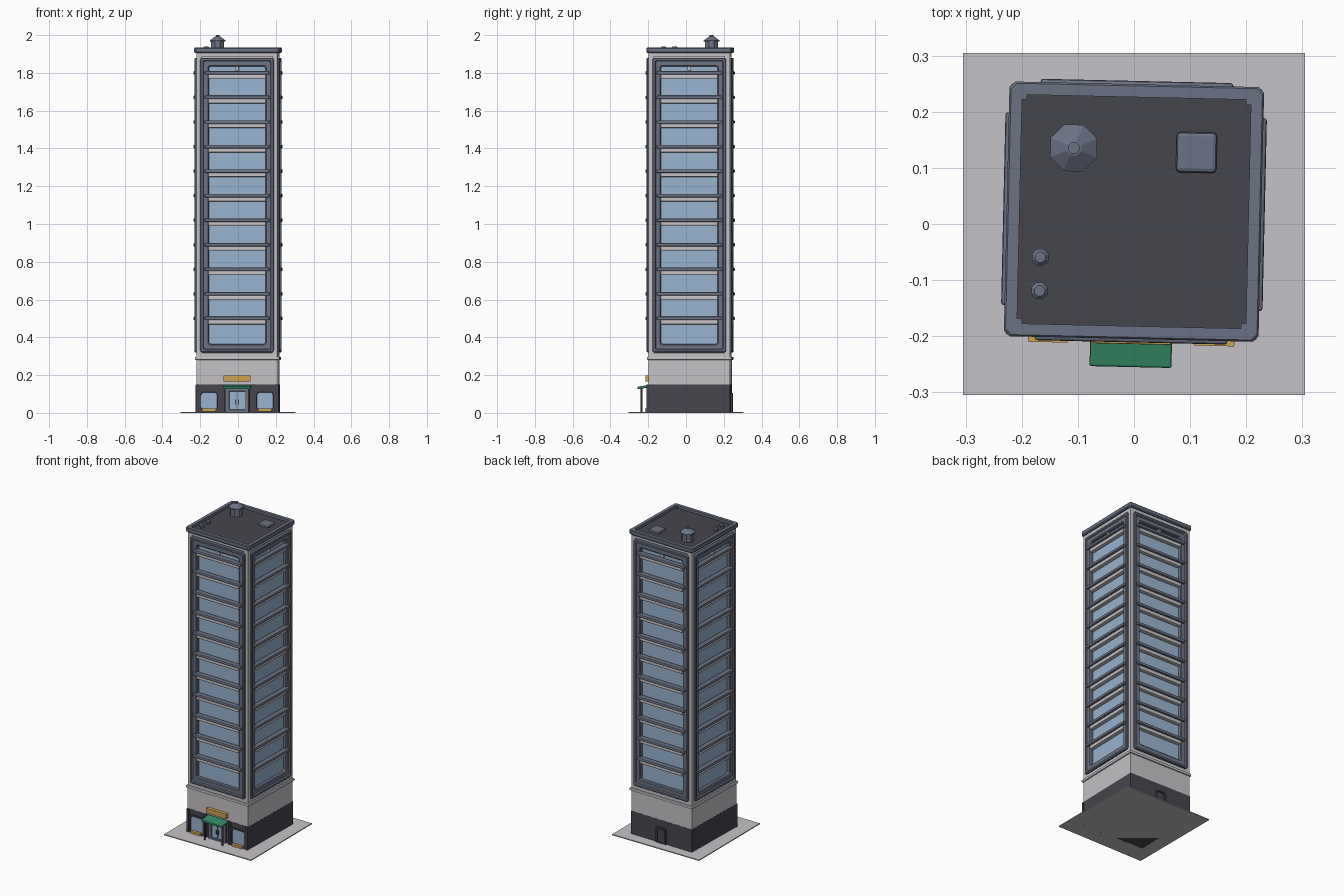
import bpy, bmesh, math
from mathutils import Matrix, Vector

cube = bpy.data.objects.get("Cube")
if cube:
    bpy.data.objects.remove(cube, do_unlink=True)


def material(name, rgb):
    m = bpy.data.materials.new(name)
    m.use_nodes = True
    m.diffuse_color = (*rgb, 1)
    m.node_tree.nodes["Principled BSDF"].inputs["Base Color"].default_value = (*rgb, 1)
    return m


LIGHT = material("pale grey stone", (0.56, 0.54, 0.57))
SLATE = material("slate blue metal", (0.15, 0.17, 0.23))
DARK = material("charcoal", (0.06, 0.06, 0.075))
GLASS = material("sky blue glass", (0.31, 0.45, 0.63))
GREEN = material("awning green", (0.035, 0.25, 0.13))
GOLD = material("sign gold", (0.62, 0.36, 0.08))

# The tower stands slightly turned on its plot
TOWER = Matrix.Translation((0, 0.022, 0)) @ Matrix.Rotation(math.radians(-1.3), 4, "Z")


def side(k):
    return TOWER @ Matrix.Rotation(k * math.pi / 2, 4, "Z")


def finish(name, bm, mats, matrix=TOWER, bevel=0):
    bmesh.ops.recalc_face_normals(bm, faces=bm.faces)
    me = bpy.data.meshes.new(name)
    bm.to_mesh(me)
    bm.free()
    for m in mats:
        me.materials.append(m)
    ob = bpy.data.objects.new(name, me)
    ob.matrix_world = matrix
    bpy.context.collection.objects.link(ob)
    if bevel:
        mod = ob.modifiers.new("bevel", "BEVEL")
        mod.width = bevel
        mod.segments = 2
    return ob


def add_box(bm, x0, x1, y0, y1, z0, z1):
    size = Matrix.Diagonal((x1 - x0, y1 - y0, z1 - z0, 1))
    mid = Matrix.Translation(((x0 + x1) / 2, (y0 + y1) / 2, (z0 + z1) / 2))
    return bmesh.ops.create_cube(bm, size=1, matrix=mid @ size)["verts"]


def boxes(name, mat, specs, matrix=TOWER, bevel=0):
    bm = bmesh.new()
    for s in specs:
        add_box(bm, *s)
    return finish(name, bm, [mat], matrix, bevel)


def square(h, z0, z1):
    return (-h, h, -h, h, z0, z1)


def rounded_loop(bm, x, z, hw, hh, r, d):
    pts = []
    for q in range(4):
        sx, sz = ((1, 1), (-1, 1), (-1, -1), (1, -1))[q]
        for s in range(4):
            a = (q + s / 3) * math.pi / 2
            pts.append(bm.verts.new((x + sx * (hw - r) + r * math.cos(a), -d,
                                     z + sz * (hh - r) + r * math.sin(a))))
    return pts


def panel(name, x, z, loops, mats, matrix):
    """Framed pane: loops of (half width, half height, radius, depth); last one is the pane."""
    bm = bmesh.new()
    rings = [rounded_loop(bm, x, z, *l) for l in loops]
    bm.faces.new(rings[0])
    for a, b in zip(rings, rings[1:]):
        for i in range(len(a)):
            j = (i + 1) % len(a)
            bm.faces.new((a[i], a[j], b[j], b[i]))
    bm.faces.new(rings[-1]).material_index = 1
    return finish(name, bm, mats, matrix)


def lathe(name, mat, x, y, profile, sides=8):
    bm = bmesh.new()
    rings = [[bm.verts.new((x + r * math.cos((i + .5) * math.tau / sides),
                            y + r * math.sin((i + .5) * math.tau / sides), z))
              for i in range(sides)] for r, z in profile]
    bm.faces.new(rings[0])
    bm.faces.new(rings[-1])
    for a, b in zip(rings, rings[1:]):
        for i in range(sides):
            j = (i + 1) % sides
            bm.faces.new((a[i], a[j], b[j], b[i]))
    return finish(name, bm, [mat])


# Plot and street level
boxes("pavement", LIGHT, [(-.305, .305, -.305, .305, 0, .006)], Matrix())
boxes("ground_floor", DARK, [square(.217, 0, .15)])
boxes("first_band", LIGHT, [square(.216, .15, .29)])
boxes("band_moulding", LIGHT, [square(.224, .281, .297)], bevel=.004)

# Tower shaft with a sunken bay on each side
bm = bmesh.new()
add_box(bm, *square(.215, .29, 1.915))
bm.normal_update()
bays = [f for f in bm.faces if abs(f.normal.z) < .5]
bmesh.ops.inset_individual(bm, faces=bays, thickness=.04)
bmesh.ops.inset_individual(bm, faces=bays, thickness=.001, depth=-.03)
finish("tower_shaft", bm, [LIGHT])

# Window bays: frame and glass, ledges, floor slabs and a lamp
levels = [.50 + .13 * i for i in range(11)]
for k, where in enumerate(("front", "left", "back", "right")):
    m = side(k)
    panel(where + "_window_bay", 0, 1.10,
          [(.195, .78, .012, .187), (.195, .78, .012, .222), (.191, .776, .01, .226),
           (.181, .766, .008, .226), (.177, .762, .008, .219), (.155, .74, .012, .219),
           (.15, .735, .012, .214), (.15, .735, .012, .197)], [SLATE, GLASS], m)
    boxes(where + "_ledges", SLATE,
          [(-.172, .172, -.233, -.2, z - .009, z + .009) for z in levels], m, .005)
    boxes(where + "_floor_slabs", LIGHT,
          [(-.152, .152, -.222, -.195, z - .031, z - .008) for z in levels], m, .005)
    boxes(where + "_bay_lamp", LIGHT, [(-.009, .009, -.215, -.195, 1.812, 1.834)], m, .003)

# Roof: deck, parapet ring with cut corners, corner blocks
boxes("roof_deck", DARK, [square(.21, 1.90, 1.917)])
bm = bmesh.new()
rings = []
for h, c, z in ((.205, .002, 1.905), (.222, .009, 1.905), (.227, .01, 1.911), (.227, .01, 1.93),
                (.224, .01, 1.934), (.204, .002, 1.934)):
    rings.append([bm.verts.new((x, y, z)) for x, y in
                  ((h, h - c), (h - c, h), (c - h, h), (-h, h - c),
                   (-h, c - h), (c - h, -h), (h - c, -h), (h, c - h))])
for a, b in zip(rings, rings[1:] + rings[:1]):
    for i in range(8):
        j = (i + 1) % 8
        bm.faces.new((a[i], a[j], b[j], b[i]))
finish("parapet", bm, [SLATE])
boxes("parapet_corner_blocks", SLATE,
      [(sx * .2 - .005, sx * .2 + .005, sy * .2 - .005, sy * .2 + .005, 1.915, 1.932)
       for sx in (-1, 1) for sy in (-1, 1)])

# Roof fittings
lathe("water_tank", SLATE, -.11, .111,
      [(.037, 1.91), (.037, 1.966), (.045, 1.966), (.045, 1.972), (.015, 1.992),
       (.011, 1.993), (.011, 2.0)])
boxes("roof_hatch", SLATE, [(.073, .145, .072, .144, 1.91, 1.929)], bevel=.007)
for name, y in (("rear_vent", -.085), ("front_vent", -.145)):
    lathe(name, SLATE, -.165, y,
          [(.01, 1.91), (.01, 1.927), (.016, 1.927), (.016, 1.935), (.01, 1.941)])

# Shop windows with planters, in the front wall
for s, name in ((-1, "right"), (1, "left")):
    x = s * .148
    panel(name + "_shop_window", x, .062,
          [(.052, .055, .006, .21), (.052, .055, .006, .224), (.044, .048, .014, .224),
           (.042, .046, .014, .2185)], [DARK, GLASS], side(0))
    boxes(name + "_planter", GOLD, [(x - .036, x + .036, -.236, -.218, .008, .022)])
boxes("wall_piers", DARK, [(x - .009, x + .009, -.226, -.21, 0, .15)
                           for x in (-.21, -.086, .086, .21)], bevel=.002)

# Entrance: doors, handles, awning on posts, sign
panel("entrance", 0, .066,
      [(.06, .066, .004, .21), (.06, .066, .004, .226), (.043, .05, .004, .226),
       (.041, .048, .004, .219)], [SLATE, GLASS], side(0))
boxes("door_mullion", SLATE, [(-.002, .002, -.222, -.215, .015, .115)])
boxes("door_handles", DARK, [(s * .008 - .002, s * .008 + .002, -.224, -.218, .045, .07)
                             for s in (-1, 1)])
boxes("awning_posts", DARK, [(s * .064 - .004, s * .064 + .004, -.261, -.253, 0, .136)
                             for s in (-1, 1)])
bm = bmesh.new()
for v in add_box(bm, -.073, .073, -.277, -.21, .137, .15):
    if v.co.y < -.25:
        v.co.z -= .012
finish("awning", bm, [GREEN], bevel=.003)
boxes("sign_board", GOLD, [(-.072, .072, -.236, -.21, .166, .198)], bevel=.002)

# Service door at the back
panel("back_door", 0, .052,
      [(.036, .052, .008, .21), (.036, .052, .008, .225), (.027, .044, .008, .225),
       (.026, .043, .008, .2185)], [DARK, DARK], side(2))
